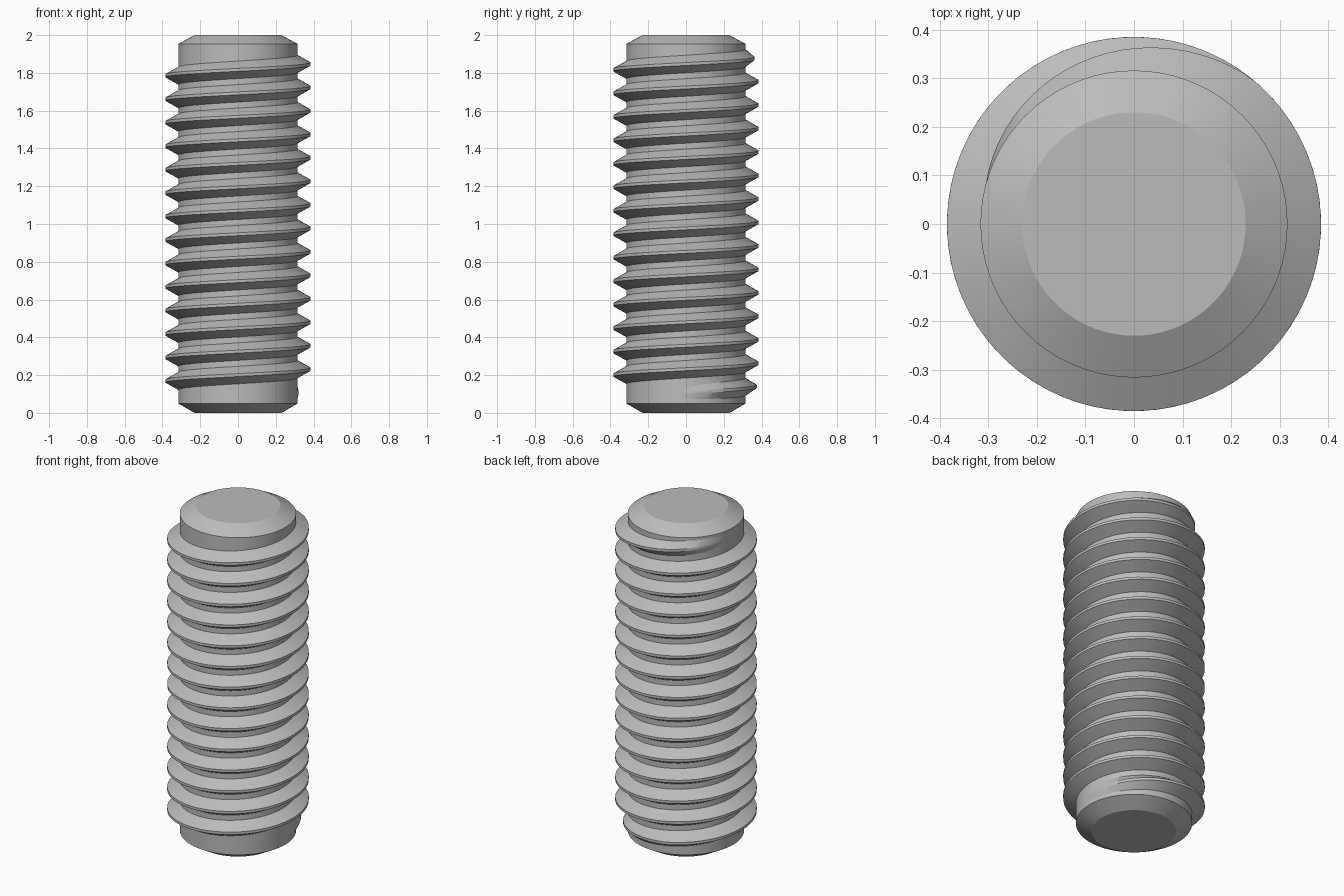
import bpy, bmesh, math

cube = bpy.data.objects.get("Cube")
if cube:
    bpy.data.objects.remove(cube)

CORE, CREST, PITCH = 0.316, 0.385, 0.1243
SEG = 72                      # segments per turn
START, END = -0.01, 14.455    # thread extent in turns, measured from +x
FADE = 0.31                   # run-out length in turns
Z0 = 0.107                    # crest height at +x on the first turn

steel = bpy.data.materials.new("grey_steel")
steel.use_nodes = True
colour = (0.50, 0.50, 0.50, 1)
steel.diffuse_color = colour
steel.node_tree.nodes["Principled BSDF"].inputs["Base Color"].default_value = colour


def finish(bm, name):
    bmesh.ops.recalc_face_normals(bm, faces=bm.faces)
    mesh = bpy.data.meshes.new(name)
    bm.to_mesh(mesh)
    bm.free()
    mesh.materials.append(steel)
    obj = bpy.data.objects.new(name, mesh)
    bpy.context.collection.objects.link(obj)
    bpy.ops.object.select_all(action="DESELECT")
    obj.select_set(True)
    bpy.context.view_layer.objects.active = obj
    bpy.ops.object.shade_smooth_by_angle(angle=math.radians(25))
    return obj


def bridge(bm, a, b):
    for i in range(len(a)):
        j = (i + 1) % len(a)
        bm.faces.new((a[i], a[j], b[j], b[i]))


def point(bm, r, angle, z):
    return bm.verts.new((r * math.cos(angle), r * math.sin(angle), z))


# Chamfered cylindrical core
bm = bmesh.new()
profile = [(0.23, 0), (CORE, 0.05), (CORE, 1.953), (0.23, 2)]
rings = [[point(bm, r, math.tau * i / SEG, z) for i in range(SEG)] for r, z in profile]
for a, b in zip(rings, rings[1:]):
    bridge(bm, a, b)
bm.faces.new(rings[0])
bm.faces.new(rings[-1])
finish(bm, "rod_core")

# Right-handed helical thread that fades into the core at both ends
bm = bmesh.new()
inner = CORE - 0.004
crest_half, base_half = PITCH / 16, PITCH * 3 / 8 + 0.002
steps = round((END - START) * SEG)
sections = []
for k in range(steps + 1):
    t = START + (END - START) * k / steps
    fade = min(1, (t - START) / FADE, (END - t) / FADE)
    tip = CORE + 0.0005 + (CREST - CORE - 0.0005) * fade
    z = Z0 + PITCH * t
    shape = [(inner, -base_half), (tip, -crest_half), (tip, crest_half), (inner, base_half)]
    sections.append([point(bm, r, math.tau * t, z + dz) for r, dz in shape])
for a, b in zip(sections, sections[1:]):
    bridge(bm, a, b)
bm.faces.new(sections[0])
bm.faces.new(sections[-1])
finish(bm, "screw_thread")
